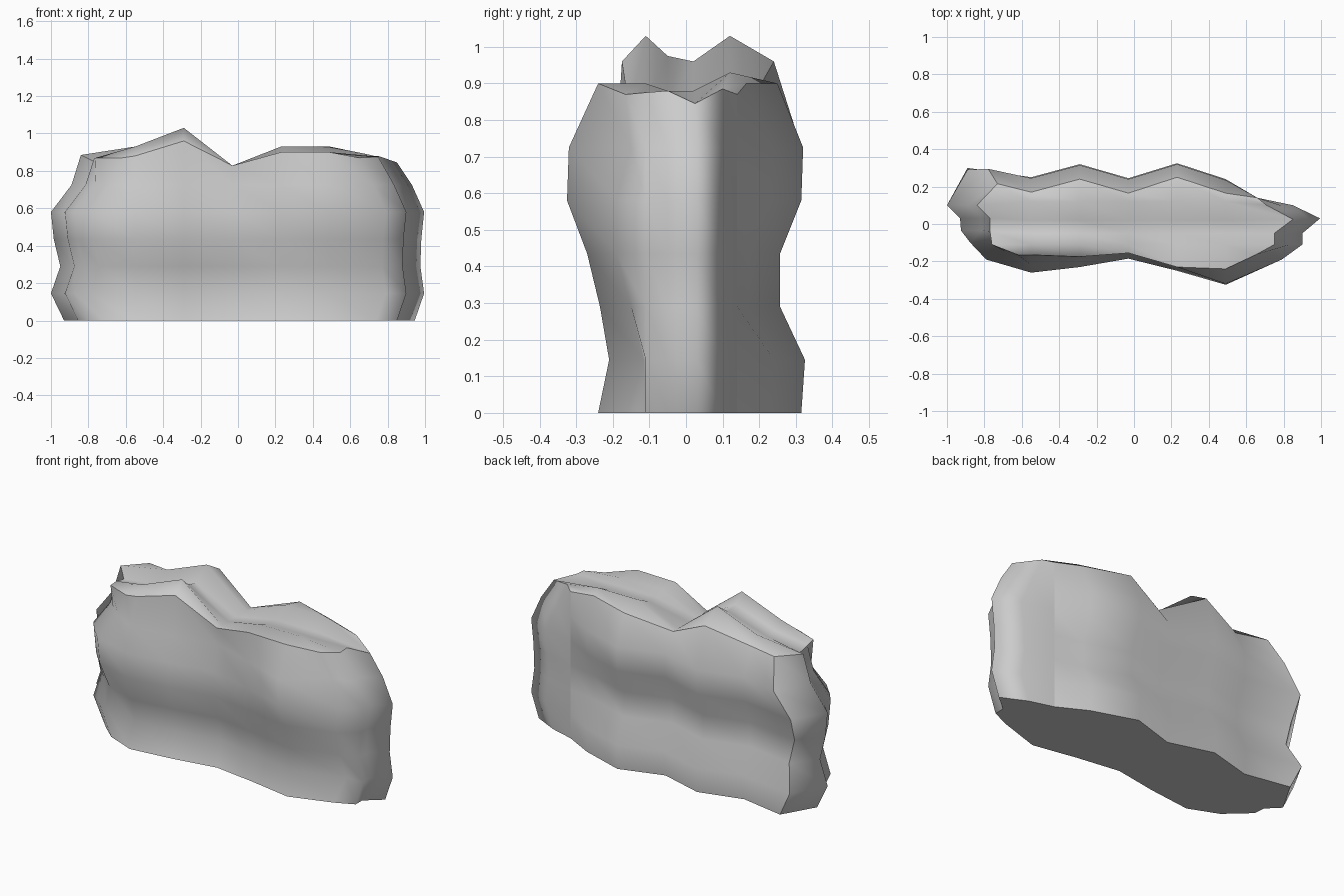
import bpy, bmesh

if "Cube" in bpy.data.objects:
    bpy.data.objects.remove(bpy.data.objects["Cube"])

# Plan outline, clockwise from the front left: outer x, y, then rim x, y
COLS = [-0.55, -0.29, -0.03, 0.23, 0.49]
back = list(zip(COLS, [0.25, 0.32, 0.245, 0.325, 0.24], [0.17, 0.24, 0.165, 0.25, 0.165]))
front = list(zip(COLS, [-0.26, -0.23, -0.185, -0.25, -0.325], [-0.165, -0.175, -0.155, -0.23, -0.24]))
left = [(-0.89, 0.30, -0.73, 0.215), (-1.0, 0.10, -0.84, 0.10), (-0.93, 0.03, -0.77, 0.03),
        (-0.925, -0.035, -0.77, -0.04), (-0.875, -0.10, -0.76, -0.11), (-0.79, -0.19, -0.62, -0.165)]
right = [(0.66, 0.14, 0.66, 0.14), (0.85, 0.10, 0.71, 0.10), (0.995, 0.03, 0.85, 0.025),
         (0.90, -0.05, 0.75, -0.05), (0.90, -0.11, 0.75, -0.11), (0.79, -0.19, 0.65, -0.165)]

# Last two numbers: how far each point follows the side (x) and front/back (y) wobble
outline = [(*p, -1, s) for p, s in reversed(list(zip(left, [1, 0, 0, 0, -0.5, -1])))]
outline += [(x, yo, x, yr, 0, 1) for x, yo, yr in back]
outline += [(*p, sx, sy) for p, sx, sy in zip(right, [0, 1, 1, 1, 1, 1], [0, 0, 0, 0, 0, -1])]
outline += [(x, yo, x, yr, 0, -1) for x, yo, yr in reversed(front)]

# Inward wobble by height: z, left, right, back, front (gentle), front (bulging column)
LEVELS = [(0, .07, .05, .01, .03, .085), (.145, 0, 0, 0, .075, .115),
          (.29, .05, .02, .068, .04, .09), (.435, .015, .015, .068, 0, .055),
          (.58, 0, 0, .01, 0, 0), (.725, .11, .065, .005, .04, .005)]
BULGE = {0.23: 0.5, 0.49: 1.0}

# Heights of the rippled top, per column, from back to front
ROW_Y = [0.12, 0.02, -0.05, -0.11]
TOP_Z = [[.885, .885, .85, .865, .87, .87], [.88, .93, .88, .89, .93, .88],
         [.96, 1.03, .96, .975, 1.03, .96], [.828] * 6, [.90, .93, .88, .88, .90, .90],
         [.90, .93, .88, .88, .90, .90], [.87, .885, .845, .88, .875, .87]]

bm = bmesh.new()

# Side rings
rings = []
for z, l, r, b, f0, f1 in LEVELS:
    ring = []
    for x, y, _, _, sx, sy in outline:
        f = f0 + (f1 - f0) * BULGE.get(x, 0)
        dx = l if sx < 0 else -r * sx
        dy = -b * sy if sy > 0 else -f * sy
        ring.append(bm.verts.new((x + dx, y + dy, z)))
    rings.append(ring)

# Top grid
grid = []
for c, zs in enumerate(TOP_Z):
    if c in (0, 6):
        pts = [(p[2], p[3]) for p in (left if c == 0 else right)]
    else:
        ys = [back[c - 1][2]] + ROW_Y + [front[c - 1][2]]
        pts = [(COLS[c - 1], y) for y in ys]
    grid.append([bm.verts.new((x, y, z)) for (x, y), z in zip(pts, zs)])
top_faces = set()
for a, b in zip(grid, grid[1:]):
    for j in range(5):
        top_faces.add(bm.faces.new((a[j], a[j + 1], b[j + 1], b[j])))

# Walls up to the grid rim, and the flat base
rings.append(grid[0][::-1] + [g[0] for g in grid[1:6]] + grid[6]
             + [g[5] for g in grid[5:0:-1]])
n = len(outline)
for lo, hi in zip(rings, rings[1:]):
    for i in range(n):
        k = (i + 1) % n
        bm.faces.new((lo[i], lo[k], hi[k], hi[i]))
base = bm.faces.new(rings[0])
bmesh.ops.recalc_face_normals(bm, faces=bm.faces)

# Smooth everywhere except the rim, the base edge and two upright creases
for face in bm.faces:
    face.smooth = True
for e in bm.edges:
    tops = [f in top_faces for f in e.link_faces]
    if (any(tops) and not all(tops)) or base in e.link_faces:
        e.smooth = False
for i in (5, 11):
    for lo, hi in zip(rings, rings[1:]):
        bm.edges.get((lo[i], hi[i])).smooth = False

mesh = bpy.data.meshes.new("rock_wall")
bm.to_mesh(mesh)
bm.free()
rock = bpy.data.objects.new("rock_wall", mesh)
bpy.context.collection.objects.link(rock)
